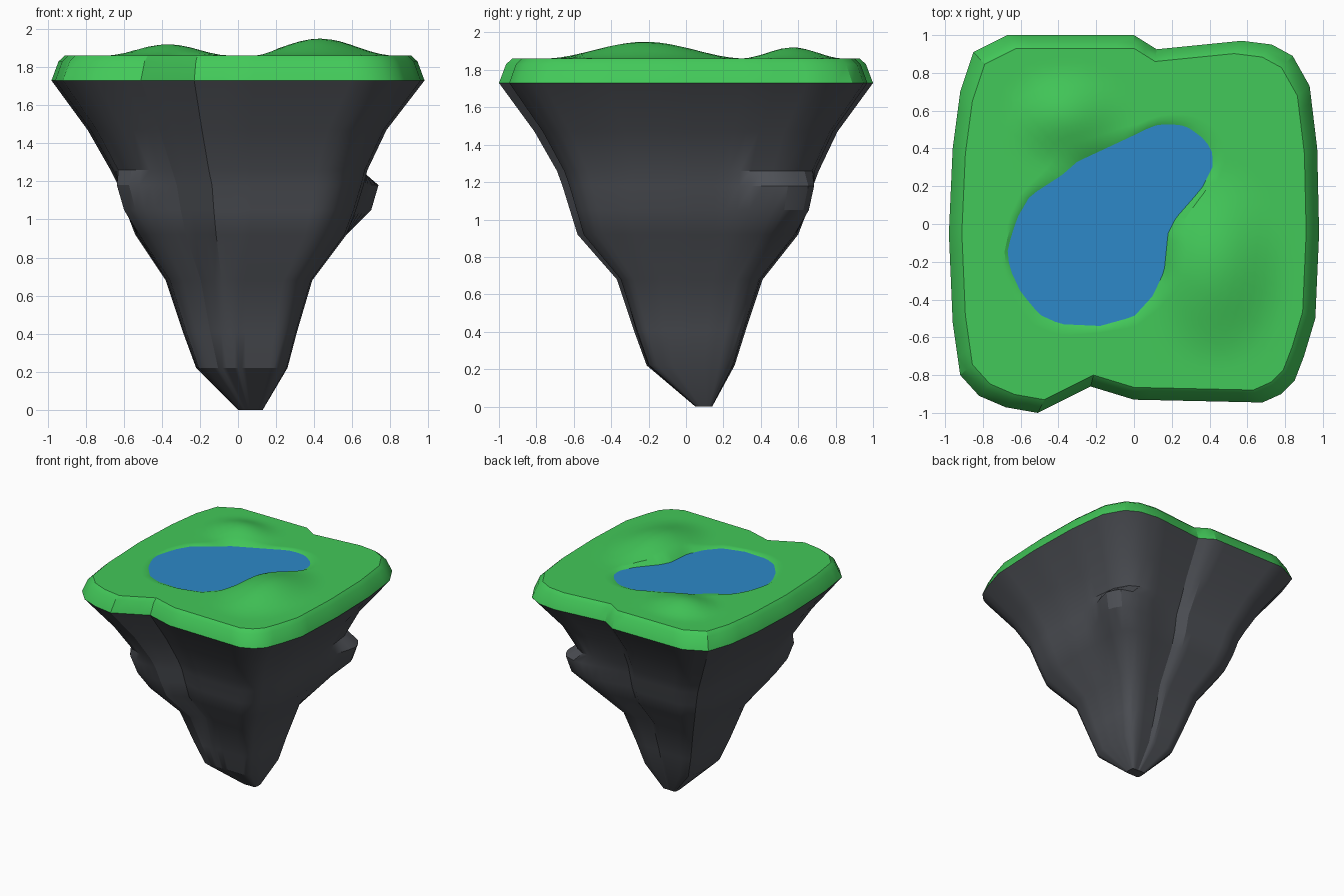
import bpy, bmesh
from math import cos, pi, hypot, radians
from mathutils import Vector

if "Cube" in bpy.data.objects:
    bpy.data.objects.remove(bpy.data.objects["Cube"])

# Plan outline of the island (counterclockwise), with a notch at front and back
OUTLINE = [(-.92, -.80), (-.82, -.91), (-.68, -.97), (-.51, -1), (-.23, -.86), (0, -.93),
           (.68, -.945), (.78, -.90), (.85, -.83), (.90, -.70), (.96, -.5), (.98, -.05),
           (.97, .4), (.93, .73), (.84, .89), (.73, .95), (.57, .97), (.12, .925), (0, 1),
           (-.67, 1), (-.85, .91), (-.92, .7), (-.96, .4), (-.98, -.05), (-.96, -.52)]
LAKE = [(.18, .53), (.10, .52), (0, .47), (-.3, .33), (-.38, .26), (-.55, .15), (-.62, .03),
        (-.67, -.13), (-.66, -.23), (-.60, -.36), (-.5, -.48), (-.39, -.53), (-.18, -.54),
        (0, -.49), (.1, -.38), (.16, -.25), (.18, -.05), (.22, .03), (.36, .19), (.42, .31),
        (.41, .4), (.35, .47), (.27, .52)]
CENTRE = Vector((-.1, .05))


def subdivide(points, step):
    out = []
    for a, b in zip(points, points[1:] + points[:1]):
        a, b = Vector(a), Vector(b)
        n = max(1, round((b - a).length / step))
        out += [a.lerp(b, i / n) for i in range(n)]
    return out


def shore_point(p):
    """Lake edge in the direction of p from the centre."""
    d = (p - CENTRE).normalized()
    for a, b in zip(LAKE, LAKE[1:] + LAKE[:1]):
        a, e = Vector(a) - CENTRE, Vector(b) - Vector(a)
        den = d.x * e.y - d.y * e.x
        if abs(den) < 1e-9:
            continue
        r = (a.x * e.y - a.y * e.x) / den
        s = (a.x * d.y - a.y * d.x) / den
        if r > 0 and -1e-6 <= s <= 1 + 1e-6:
            return CENTRE + d * r


def loft(name, rings, color, cap_first=False, cap_last=False, angle=28):
    bm = bmesh.new()
    loops = [[bm.verts.new(p) for p in ring] for ring in rings]
    for lo, hi in zip(loops, loops[1:]):
        for i in range(len(lo)):
            j = (i + 1) % len(lo)
            bm.faces.new((lo[i], lo[j], hi[j], hi[i]))
    if cap_first:
        bm.faces.new(loops[0][::-1])
    if cap_last:
        bm.faces.new(loops[-1])
    mesh = bpy.data.meshes.new(name)
    bm.to_mesh(mesh)
    bm.free()
    ob = bpy.data.objects.new(name, mesh)
    bpy.context.collection.objects.link(ob)
    mat = bpy.data.materials.new(name + "_colour")
    mat.diffuse_color = (*color, 1)
    mat.use_nodes = True
    mat.node_tree.nodes["Principled BSDF"].inputs["Base Color"].default_value = mat.diffuse_color
    mesh.materials.append(mat)
    bpy.ops.object.select_all(action='DESELECT')
    ob.select_set(True)
    bpy.context.view_layer.objects.active = ob
    bpy.ops.object.shade_smooth_by_angle(angle=radians(angle))
    return ob


def bump(x, y, cx, cy, rx, ry):
    d = hypot((x - cx) / rx, (y - cy) / ry)
    return .5 + .5 * cos(pi * d) if d < 1 else 0


def ground(x, y):
    return (1.86 + .09 * bump(x, y, .43, -.22, .40, .55)
            + .06 * bump(x, y, -.37, .57, .34, .28))


plan = subdivide(OUTLINE, .09)

# Rock: outline fitted to bounds at each height, (z, xmin, xmax, ymin, ymax, corner bulge)
LEVELS = [(0, 0, .13, .05, .14, 0), (.22, -.22, .26, -.21, .26, 0),
          (.41, -.29, .31, -.28, .32, 0), (.68, -.38, .39, -.37, .41, 0),
          (.92, -.54, .57, -.58, .6, .25), (1.05, -.59, .62, -.62, .65, 1),
          (1.18, -.63, .66, -.66, .68, 1), (1.26, -.67, .68, -.69, .71, 0),
          (1.47, -.79, .78, -.81, .81, 0), (1.73, -.98, .98, -1, 1, 0)]
rock = []
for z, x0, x1, y0, y1, bulge in LEVELS:
    ring = []
    for p in plan:
        px, py = p
        if z < .5 and -.5 < px < 0 and py < -.8:  # front crack closes near the tip
            py = -.96
        x = x0 + (px + .98) / 1.96 * (x1 - x0)
        y = y0 + (py + 1) / 2 * (y1 - y0)
        # rock ledges at the back right and front left corners
        k = bulge * bump(px, py, .88, .82, .7, .55)
        x, y = x + .12 * k, y + .05 * k
        k = bulge * bump(px, py, -.86, -.86, .4, .5)
        ring.append((x - .05 * k, y - .03 * k, z))
    rock.append(ring)
loft("rock", rock, (.075, .08, .092), cap_first=True, cap_last=True)

# Grass: bevelled rim, then hilly ground running in to the shore
grass = [[(p.x * s, p.y * s, z) for p in plan] for s, z in ((1, 1.73), (.962, 1.83), (.93, 1.86))]
STEPS = 14
for i in range(1, STEPS + 1):
    ring = []
    for p in plan:
        q = (p * .93).lerp(shore_point(p * .93), i / STEPS)
        ring.append((q.x, q.y, 1.85 if i == STEPS else ground(*q)))
    grass.append(ring)
loft("grass", grass, (.055, .58, .10), cap_first=True)

# Pond surface
shore = [shore_point(p * .93) for p in plan]
loft("pond", [[(q.x, q.y, z) for q in shore] for z in (1.80, 1.85)],
     (.026, .25, .58), cap_first=True, cap_last=True)
